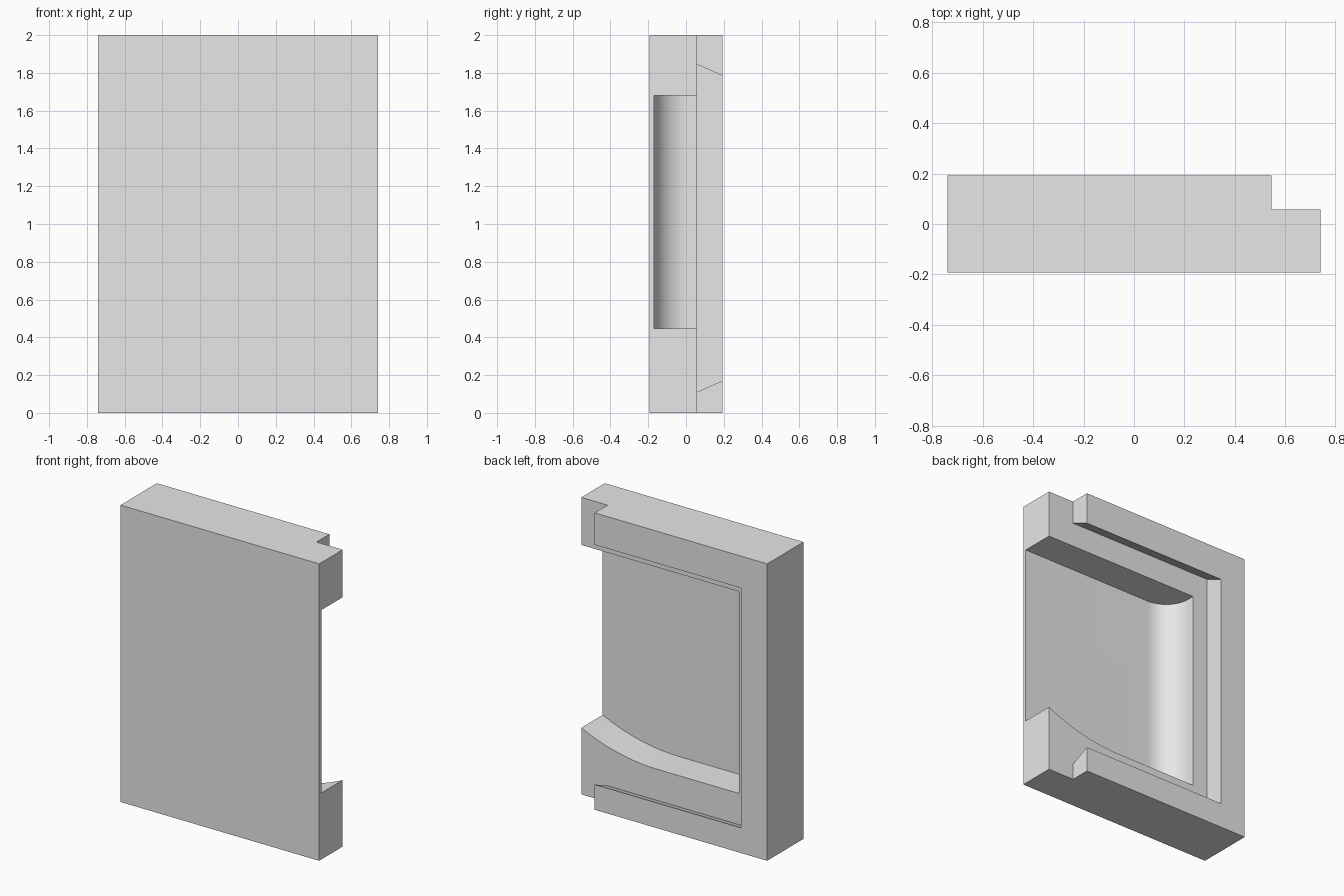
import bpy, bmesh, math
from mathutils import Vector

old = bpy.data.objects.get("Cube")
if old:
    bpy.data.objects.remove(old, do_unlink=True)

# Main dimensions
HALF_W, HALF_D, HEIGHT = 0.74, 0.193, 2.0
LEDGE_Y = 0.057          # floor of the slide groove
RAIL_X = 0.545           # groove end, and where the rails stop
POCKET_X, POCKET_Y = -0.434, -0.17
OUT = 1.0                # overshoot of the cutters

grey = bpy.data.materials.new("plain_grey")
grey.use_nodes = True
grey.diffuse_color = (0.8, 0.8, 0.8, 1)
grey.node_tree.nodes["Principled BSDF"].inputs["Base Color"].default_value = (0.8, 0.8, 0.8, 1)


def prism(name, points, sweep, bevel_at=None, radius=0.0):
    """Extrude a closed outline; optionally round the edge standing at bevel_at (x, y)."""
    bm = bmesh.new()
    face = bm.faces.new([bm.verts.new(p) for p in points])
    top = bmesh.ops.extrude_face_region(bm, geom=[face])
    moved = [v for v in top["geom"] if isinstance(v, bmesh.types.BMVert)]
    bmesh.ops.translate(bm, verts=moved, vec=Vector(sweep))
    bmesh.ops.recalc_face_normals(bm, faces=bm.faces)
    if bevel_at:
        corner = [e for e in bm.edges if all(
            (v.co.xy - Vector(bevel_at)).length < 1e-4 for v in e.verts)]
        bmesh.ops.bevel(bm, geom=corner, offset=radius, segments=20,
                        profile=0.5, affect='EDGES')
    mesh = bpy.data.meshes.new(name)
    bm.to_mesh(mesh)
    bm.free()
    mesh.materials.append(grey)
    obj = bpy.data.objects.new(name, mesh)
    bpy.context.collection.objects.link(obj)
    return obj


def rect(x0, x1, y0, y1, z):
    return [(x0, y0, z), (x1, y0, z), (x1, y1, z), (x0, y1, z)]


# Solid block
body = prism("sliding_lid_case", rect(-HALF_W, HALF_W, -HALF_D, HALF_D, 0), (0, 0, HEIGHT))

# Step that shortens the rails at the open end
step = prism("step_cutter", rect(RAIL_X, OUT, LEDGE_Y, OUT, -OUT), (0, 0, HEIGHT + 2 * OUT))

# Dovetail groove for the lid, wider at its floor
low, lip = 0.11, 0.17
far_y = HALF_D + 0.1
far = low + (lip - low) * (far_y - LEDGE_Y) / (HALF_D - LEDGE_Y)
trim = 0.045             # top side sits slightly farther from the edge
groove = prism("groove_cutter",
               [(-RAIL_X, LEDGE_Y, low), (-RAIL_X, far_y, far),
                (-RAIL_X, far_y, HEIGHT - far - trim), (-RAIL_X, LEDGE_Y, HEIGHT - low - trim)],
               (RAIL_X + OUT, 0, 0))

# Pocket: flat floor that sweeps up in an arc towards the open end
floor_z, roof_z, rise, start = 0.32, 1.68, 0.128, 0.17
run = HALF_W - start
R = (run ** 2 + rise ** 2) / (2 * rise)
reach = math.asin(run / R)
STEPS = 24
outline = [(POCKET_X, POCKET_Y, roof_z), (POCKET_X, POCKET_Y, floor_z)]
for i in range(STEPS + 1):
    a = reach * i / STEPS
    outline.append((start + R * math.sin(a), POCKET_Y, floor_z + R * (1 - math.cos(a))))
outline += [(OUT, POCKET_Y, outline[-1][2]), (OUT, POCKET_Y, roof_z)]
pocket = prism("pocket_cutter", outline, (0, LEDGE_Y + 0.06 - POCKET_Y, 0))

# Round the deep corner at the closed end of the pocket
bm = bmesh.new()
bm.from_mesh(pocket.data)
corner = [e for e in bm.edges if all(
    abs(v.co.x - POCKET_X) < 1e-4 and abs(v.co.y - POCKET_Y) < 1e-4 for v in e.verts)]
bmesh.ops.bevel(bm, geom=corner, offset=0.18, segments=20, profile=0.5, affect='EDGES')
bm.to_mesh(pocket.data)
bm.free()

# Carve the block
bpy.context.view_layer.objects.active = body
for cutter in (step, groove, pocket):
    cutter.hide_render = True
    mod = body.modifiers.new(cutter.name, 'BOOLEAN')
    mod.operation = 'DIFFERENCE'
    mod.solver = 'EXACT'
    mod.object = cutter
    bpy.ops.object.modifier_apply(modifier=mod.name)
    bpy.data.objects.remove(cutter, do_unlink=True)

# Smooth the curved walls, keep the rest crisp
bpy.ops.object.select_all(action='DESELECT')
body.select_set(True)
bpy.ops.object.shade_smooth_by_angle(angle=math.radians(15))
